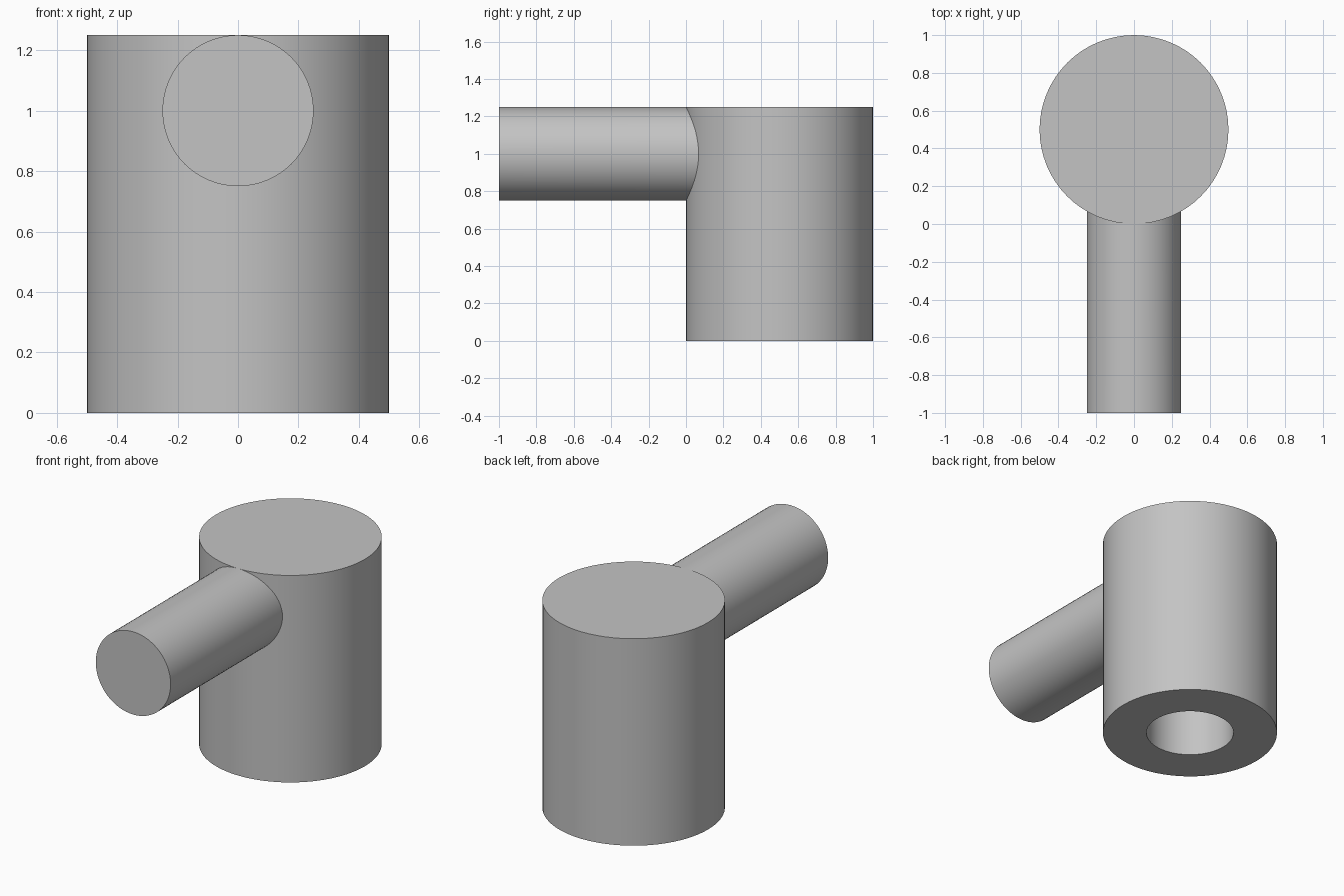
import bpy, bmesh, math

cube = bpy.data.objects.get("Cube")
if cube:
    bpy.data.objects.remove(cube, do_unlink=True)

SEGMENTS = 64
BODY_R, BODY_H, BODY_Y = 0.5, 1.25, 0.5
BORE_R, BORE_DEPTH = 0.25, 1.0
HANDLE_R, HANDLE_Z = 0.25, 1.0

grey = bpy.data.materials.new("plain grey")
grey.use_nodes = True
colour = (0.55, 0.55, 0.55, 1)
grey.diffuse_color = colour
grey.node_tree.nodes["Principled BSDF"].inputs["Base Color"].default_value = colour


def finish(bm, name, location):
    """Turn a bmesh into a shaded object."""
    bmesh.ops.recalc_face_normals(bm, faces=bm.faces)
    mesh = bpy.data.meshes.new(name)
    bm.to_mesh(mesh)
    bm.free()
    mesh.materials.append(grey)
    obj = bpy.data.objects.new(name, mesh)
    obj.location = location
    bpy.context.collection.objects.link(obj)
    bpy.ops.object.select_all(action="DESELECT")
    obj.select_set(True)
    bpy.context.view_layer.objects.active = obj
    bpy.ops.object.shade_smooth_by_angle(angle=math.radians(30))


def ring(bm, point):
    """Make a loop of vertices from a function of the angle."""
    return [bm.verts.new(point(math.tau * i / SEGMENTS)) for i in range(SEGMENTS)]


def bridge(bm, a, b):
    for i in range(SEGMENTS):
        j = (i + 1) % SEGMENTS
        bm.faces.new((a[i], a[j], b[j], b[i]))


# Upright body with a blind bore open at the bottom
bm = bmesh.new()
profile = [(BODY_R, BODY_H), (BODY_R, 0), (BORE_R, 0), (BORE_R, BORE_DEPTH)]
rings = [ring(bm, lambda t, r=r, z=z: (r * math.cos(t), r * math.sin(t), z))
         for r, z in profile]
for a, b in zip(rings, rings[1:]):
    bridge(bm, a, b)
bm.faces.new(rings[0])
bm.faces.new(rings[-1])
finish(bm, "body", (0, BODY_Y, 0))

# Horizontal handle, its inner end trimmed to the curve of the body
bm = bmesh.new()


def trimmed(t):
    x = HANDLE_R * math.cos(t)
    y = BODY_Y - math.sqrt(BODY_R ** 2 - x ** 2) + 0.003
    return x, y, HANDLE_R * math.sin(t)


outer = ring(bm, lambda t: (HANDLE_R * math.cos(t), -1, HANDLE_R * math.sin(t)))
inner = ring(bm, trimmed)
bridge(bm, outer, inner)
bm.faces.new(outer)
finish(bm, "handle", (0, 0, HANDLE_Z))
